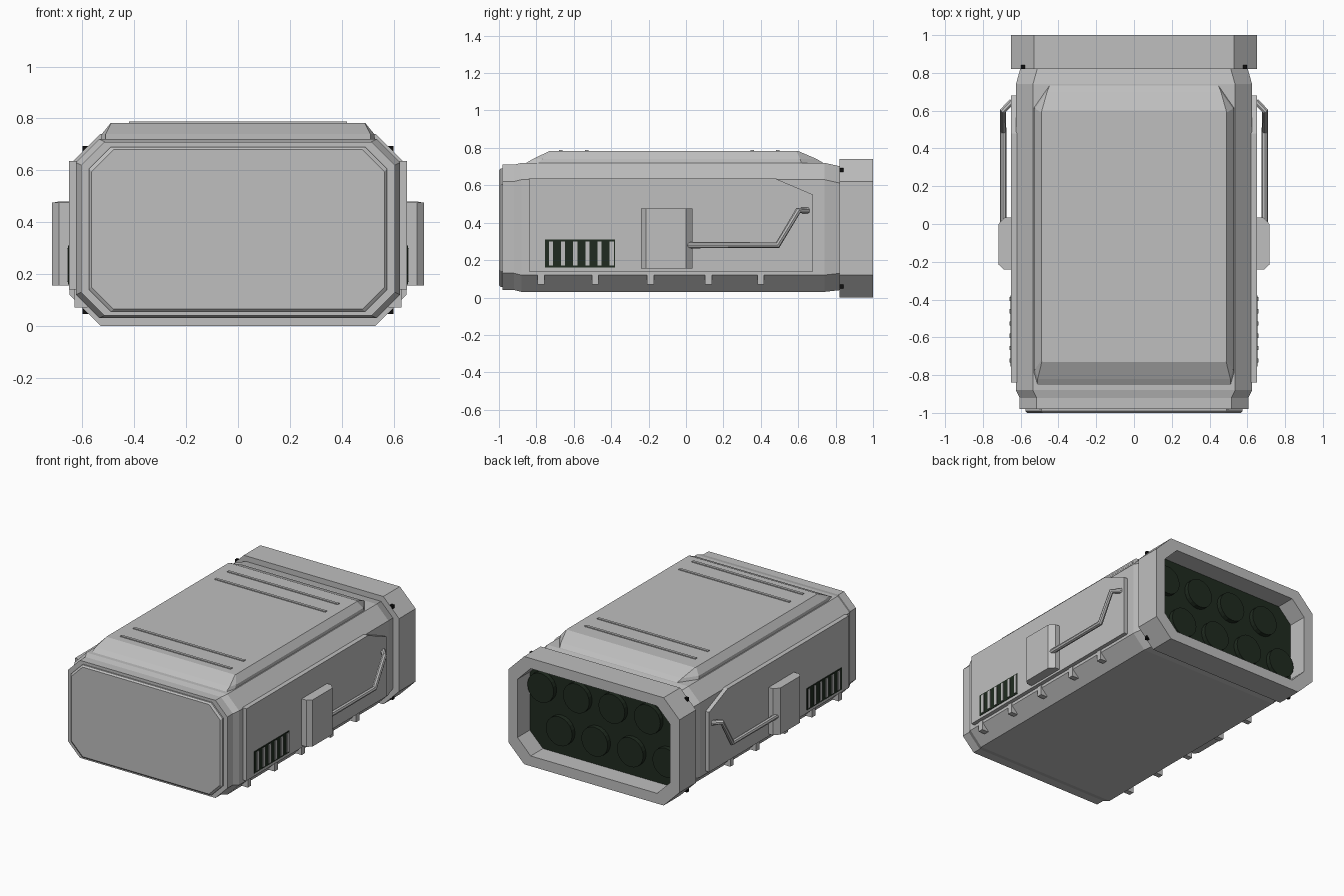
import bpy, bmesh
from mathutils import Vector, Matrix

cube = bpy.data.objects.get("Cube")
if cube:
    bpy.data.objects.remove(cube)


def material(name, rgb):
    m = bpy.data.materials.new(name)
    m.use_nodes = True
    m.diffuse_color = (*rgb, 1)
    m.node_tree.nodes["Principled BSDF"].inputs["Base Color"].default_value = (*rgb, 1)
    return m


GREY = material("light grey metal", (0.52, 0.52, 0.52))
DARK = material("dark green black", (0.014, 0.024, 0.014))
BLACK = material("black bolt", (0.005, 0.005, 0.005))


def add_mirror(ob):
    ob.modifiers.new("Mirror", 'MIRROR').use_axis[0] = True


def finish(bm, name, mat, mirror=False):
    bmesh.ops.recalc_face_normals(bm, faces=bm.faces)
    me = bpy.data.meshes.new(name)
    bm.to_mesh(me)
    bm.free()
    me.materials.append(mat)
    ob = bpy.data.objects.new(name, me)
    bpy.context.collection.objects.link(ob)
    if mirror:
        add_mirror(ob)
    return ob


def loft(name, rings, mat, mirror=False):
    """Skin equal-length point rings and cap both ends."""
    bm = bmesh.new()
    loops = [[bm.verts.new(p) for p in ring] for ring in rings]
    n = len(loops[0])
    for a, b in zip(loops, loops[1:]):
        for i in range(n):
            j = (i + 1) % n
            bm.faces.new((a[i], a[j], b[j], b[i]))
    bm.faces.new(loops[0])
    bm.faces.new(loops[-1])
    return finish(bm, name, mat, mirror)


def octagon(y, w, z0, z1, c):
    """Chamfered rectangle facing along y."""
    half = [(w - c, z0), (w, z0 + c), (w, z1 - c), (w - c, z1)]
    return [(x, y, z) for x, z in half] + [(-x, y, z) for x, z in reversed(half)]


def boxes(name, centres, size, mat, mirror=False, turn=0):
    bm = bmesh.new()
    for c in centres:
        m = (Matrix.Translation(c) @ Matrix.Rotation(turn, 4, 'Y')
             @ Matrix.Diagonal((*size, 1)))
        bmesh.ops.create_cube(bm, size=1, matrix=m)
    return finish(bm, name, mat, mirror)


# Main hull with stepped nose, and the raised front plate
loft("hull", [octagon(*r) for r in (
    (-0.98, 0.605, 0.04, 0.71, 0.09),
    (-0.92, 0.605, 0.04, 0.71, 0.09),
    (-0.88, 0.625, 0.03, 0.72, 0.09),
    (0.74, 0.625, 0.03, 0.72, 0.09),
    (0.83, 0.60, 0.04, 0.70, 0.09))], GREY)
loft("front_plate", [octagon(*r) for r in (
    (-0.97, 0.575, 0.055, 0.69, 0.085),
    (-0.99, 0.575, 0.055, 0.69, 0.085),
    (-1.0, 0.565, 0.065, 0.68, 0.085))], GREY)

# Hollow rear collar and the dark nozzle plate inside
loft("rear_collar", [octagon(*r) for r in (
    (0.82, 0.65, 0, 0.74, 0.12),
    (1.0, 0.65, 0, 0.74, 0.12),
    (1.0, 0.58, 0.07, 0.67, 0.10),
    (0.86, 0.58, 0.07, 0.67, 0.10))], GREY)
loft("nozzle_plate", [octagon(y, 0.579, 0.071, 0.669, 0.10)
                      for y in (0.855, 0.868)], DARK)
bm = bmesh.new()
for z, shift in ((0.24, -0.07), (0.50, 0.07)):
    for i in range(4):
        x = (i - 1.5) * 0.27 + shift
        m = Matrix.Translation((x, 0.88, z)) @ Matrix.Rotation(1.5708, 4, 'X')
        bmesh.ops.create_cone(bm, cap_ends=True, segments=20, radius1=0.10,
                              radius2=0.10, depth=0.04, matrix=m)
finish(bm, "nozzle_discs", DARK)

# Raised roof with sloped ends and thin cross ribs
def roof_ring(z, pts):
    return [(x, y, z) for x, y in pts] + [(-x, y, z) for x, y in reversed(pts)]


loft("roof", [
    roof_ring(0.71, ((0.51, -0.87), (0.53, -0.80), (0.53, 0.62), (0.44, 0.75))),
    roof_ring(0.74, ((0.51, -0.82), (0.525, -0.77), (0.525, 0.61), (0.46, 0.70))),
    roof_ring(0.783, ((0.488, -0.73), (0.49, -0.72), (0.49, 0.59), (0.488, 0.60)))],
    GREY)
boxes("roof_ribs", [(0, y, 0.784) for y in (-0.67, -0.53, 0.355, 0.49)],
      (0.84, 0.018, 0.01), GREY)

# Side armour panel with one cut corner
side = [(-0.84, 0.14), (0.68, 0.14), (0.68, 0.55), (0.48, 0.635), (-0.84, 0.635)]
loft("side_panel", [[(x, y, z) for y, z in side] for x in (0.60, 0.652)], GREY, True)

# Side equipment box with bevelled vertical edges
plan = [(0.64, -0.24), (0.69, -0.24), (0.717, -0.215), (0.717, 0.0),
        (0.685, 0.035), (0.64, 0.035)]
loft("side_box", [[(x, y, z) for x, y in plan] for z in (0.155, 0.475)], GREY, True)

# Side vent: dark plate and light slats
boxes("vent_plate", [(0.652, -0.567, 0.235)], (0.006, 0.376, 0.15), DARK, True)
boxes("vent_slats", [(0.653, -0.722 + 0.065 * i, 0.235) for i in range(6)],
      (0.014, 0.022, 0.13), GREY, True)

# Bent pipe from the box to the panel
curve = bpy.data.curves.new("side_pipe", 'CURVE')
curve.dimensions = '3D'
curve.bevel_depth = 0.017
curve.bevel_resolution = 2
curve.use_fill_caps = True
path = [(0.693, 0.0, 0.28), (0.693, 0.49, 0.28), (0.693, 0.60, 0.465), (0.645, 0.65, 0.465)]
spline = curve.splines.new('POLY')
spline.points.add(len(path) - 1)
for point, co in zip(spline.points, path):
    point.co = (*co, 1)
spline.use_smooth = False
curve.materials.append(GREY)
pipe = bpy.data.objects.new("side_pipe", curve)
bpy.context.collection.objects.link(pipe)
add_mirror(pipe)

# Clips below the panels
boxes("lower_clips", [(0.605, y, 0.108) for y in (-0.775, -0.485, -0.19, 0.12, 0.40)],
      (0.05, 0.036, 0.075), GREY, True)

# Corner bolts on the collar
boxes("upper_bolts", [(0.588, 0.832, 0.682)], (0.022, 0.022, 0.022), BLACK, True)
boxes("lower_bolts", [(0.588, 0.832, 0.058)], (0.022, 0.022, 0.022), BLACK, True)
